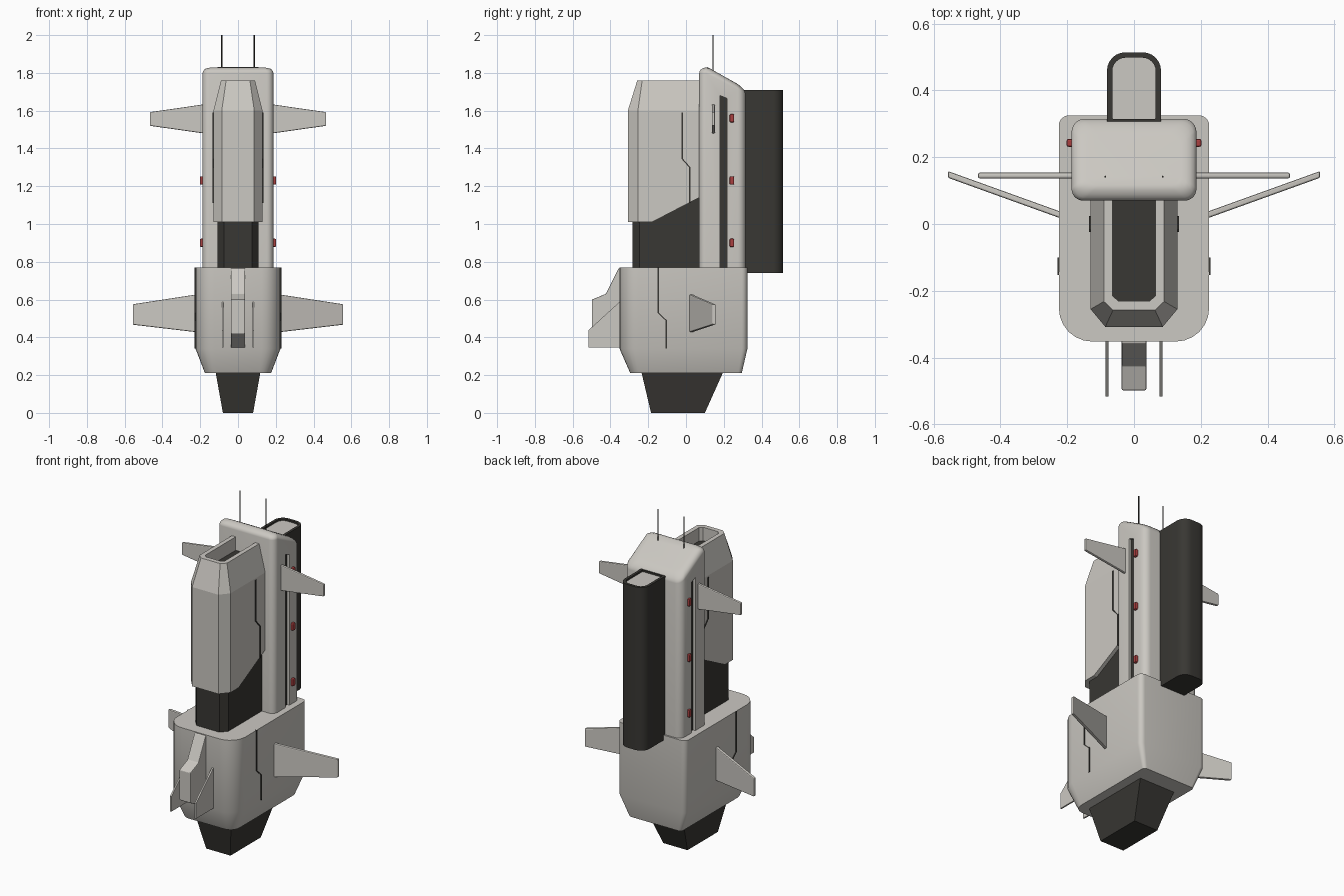
import bpy, bmesh, math

if "Cube" in bpy.data.objects:
    bpy.data.objects.remove(bpy.data.objects["Cube"])


def material(name, rgb):
    m = bpy.data.materials.new(name)
    m.diffuse_color = (*rgb, 1)
    m.use_nodes = True
    m.node_tree.nodes["Principled BSDF"].inputs["Base Color"].default_value = m.diffuse_color
    return m


HULL = material("hull_grey", (0.60, 0.58, 0.54))
DARK = material("dark_panel", (0.04, 0.038, 0.033))
RED = material("red_lamp", (0.40, 0.05, 0.05))


def loft(name, loops, mat, mirror=False, bevel=0, smooth=None):
    """Skin equal-length 3D loops and cap both ends."""
    bm = bmesh.new()
    rings = [[bm.verts.new(p) for p in lp] for lp in loops]
    n = len(loops[0])
    for a, b in zip(rings, rings[1:]):
        for i in range(n):
            j = (i + 1) % n
            bm.faces.new((a[i], a[j], b[j], b[i]))
    bm.faces.new(rings[0][::-1])
    bm.faces.new(rings[-1])
    bmesh.ops.recalc_face_normals(bm, faces=bm.faces)
    me = bpy.data.meshes.new(name)
    bm.to_mesh(me)
    bm.free()
    me.materials.append(mat)
    ob = bpy.data.objects.new(name, me)
    bpy.context.collection.objects.link(ob)
    if bevel:
        b = ob.modifiers.new("bevel", "BEVEL")
        b.width, b.segments, b.limit_method = bevel, 2, "ANGLE"
    if mirror:
        ob.modifiers.new("mirror", "MIRROR")
    if smooth:
        bpy.ops.object.select_all(action="DESELECT")
        ob.select_set(True)
        bpy.context.view_layer.objects.active = ob
        bpy.ops.object.shade_smooth_by_angle(angle=math.radians(smooth))
    return ob


def slab(name, yz, x0, x1, mat, **kw):
    """Side profile (y, z) extruded from x0 to x1."""
    return loft(name, [[(x, y, z) for y, z in yz] for x in (x0, x1)], mat, **kw)


def round_rect(w, y0, y1, rf, rb, seg=6):
    """Rectangle outline with separate front and back corner radii."""
    pts = []
    for cx, cy, r, a0 in ((w - rf, y0 + rf, rf, -90), (w - rb, y1 - rb, rb, 0),
                          (rb - w, y1 - rb, rb, 90), (rf - w, y0 + rf, rf, 180)):
        for i in range(seg + 1):
            a = math.radians(a0 + 90 * i / seg)
            pts.append((cx + r * math.cos(a), cy + r * math.sin(a)))
    return pts


def at(pts, z):
    return [(x, y, z(y) if callable(z) else z) for x, y in pts]


# Lower hull and nozzle
wide = round_rect(0.225, -0.352, 0.325, 0.10, 0.03)
loft("lower_hull", [at(round_rect(0.175, -0.295, 0.295, 0.06, 0.02), 0.21),
                    at(wide, 0.34), at(wide, 0.77)], HULL, smooth=30)
loft("nozzle", [[(sx * w, y, z) for sx, y in ((-1, y0), (1, y0), (1, y1), (-1, y1))]
                for w, y0, y1, z in ((0.08, -0.185, 0.10, 0), (0.118, -0.235, 0.195, 0.212))], DARK)

# Rear tower with rounded, back-sloping top
base = round_rect(0.187, 0.07, 0.315, 0.035, 0.04)
rings = [at(base, 0.75)]
for i in range(6):
    t = math.radians(18 * i)
    d, drop = 0.045 * (1 - math.cos(t)), 0.03 * (1 - math.sin(t))
    outline = round_rect(0.187 - d, 0.07 + d, 0.315 - d, 0.035, 0.04)
    rings.append(at(outline, lambda y: min(1.83, 1.83 - 0.56 * (y - 0.115)) - drop))
tower = loft("tower", rings, HULL, smooth=35)

# Side grooves cut in the tower, lined with dark strips
cutter = slab("groove_cutter", [(0.18, 0.70), (0.217, 0.70), (0.217, 1.665), (0.18, 1.68)],
              0.165, 0.25, DARK, mirror=True)
cutter.hide_render = True
cutter.hide_viewport = True
cut = tower.modifiers.new("grooves", "BOOLEAN")
cut.object, cut.operation, cut.solver = cutter, "DIFFERENCE", "EXACT"
slab("groove_lining", [(0.18, 0.76), (0.217, 0.76), (0.217, 1.665), (0.18, 1.68)],
     0.16, 0.172, DARK, mirror=True)

# Red lamps along the tower sides
for i, z in enumerate((0.90, 1.23, 1.56)):
    slab(f"lamp_{i + 1}", [(0.231, z - 0.022), (0.255, z - 0.022), (0.255, z + 0.022), (0.231, z + 0.022)],
         0.18, 0.202, RED, mirror=True, bevel=0.006)

# Rear dark pack with recessed light top
pack = round_rect(0.081, 0.305, 0.514, 0.003, 0.055)
inner = round_rect(0.065, 0.315, 0.498, 0.003, 0.04)
loft("rear_pack", [at(pack, 0.74), at(pack, 1.71), at(inner, 1.71), at(inner, 1.69)], DARK, smooth=35)
loft("rear_pack_top", [at(inner, 1.685), at(inner, 1.70)], HULL)


# Front pod: chamfered cowl, hollow at the top, with slanted lower edge
def cowl(w, c, yc, yf):
    half = [(w, 0.085), (w, -0.18), (w, yc), (c, yf)]
    return half + [(-x, y) for x, y in reversed(half)]


def lower_edge(y):
    return 1.01 + max(0, y + 0.18) * 0.52


body = cowl(0.13, 0.086, -0.255, -0.308)
core = cowl(0.108, 0.075, -0.245, -0.283)
mouth = cowl(0.064, 0.048, -0.215, -0.23)
loft("front_pod", [at(core, 1.25), at(core, lower_edge), at(body, lower_edge), at(body, 1.60),
                   at(cowl(0.09, 0.063, -0.232, -0.258), 1.76), at(mouth, 1.76), at(mouth, 1.67)], HULL)
loft("pod_floor", [at(mouth, 1.665), at(mouth, 1.68)], DARK)
loft("pod_core", [at(core, 0.76), at(core, 1.24)], DARK)


# Stepped panel lines on pod and hull sides
def panel_line(name, path, x):
    h = 0.004
    yz = [(y - h, z) for y, z in path] + [(y + h, z) for y, z in reversed(path)]
    slab(name, yz, x - 0.01, x + 0.004, DARK, mirror=True)


panel_line("pod_panel_line", [(-0.02, 1.59), (-0.02, 1.345), (0.02, 1.30), (0.02, 1.11)], 0.13)
panel_line("hull_panel_line", [(-0.148, 0.77), (-0.148, 0.53), (-0.105, 0.49), (-0.105, 0.34)], 0.225)


# Side fins, mirrored
def fin(name, xz, y, thick):
    loft(name, [[(x, y(x) + s * thick / 2, z) for x, z in xz] for s in (-1, 1)],
         HULL, mirror=True, bevel=0.005)


fin("upper_fin", [(0.17, 1.478), (0.467, 1.52), (0.467, 1.592), (0.17, 1.635)], lambda x: 0.145, 0.017)
fin("lower_fin", [(0.20, 0.425), (0.557, 0.467), (0.557, 0.575), (0.20, 0.63)],
    lambda x: 0.027 + (x - 0.22) * 0.36, 0.02)

# Front keel and its two side blades
slab("front_keel", [(-0.34, 0.765), (-0.357, 0.765), (-0.425, 0.63), (-0.498, 0.60),
                    (-0.498, 0.42), (-0.345, 0.342), (-0.32, 0.345)], -0.037, 0.037, HULL, bevel=0.004)
slab("front_blade", [(-0.31, 0.62), (-0.355, 0.585), (-0.517, 0.437), (-0.517, 0.347), (-0.31, 0.347)],
     0.076, 0.085, HULL, mirror=True)

# Antennas
rod = [(0.086 + 0.003 * math.cos(k * math.pi / 4), 0.142 + 0.003 * math.sin(k * math.pi / 4)) for k in range(8)]
loft("antenna", [at(rod, 1.78), at(rod, 2.0)], DARK, mirror=True)
